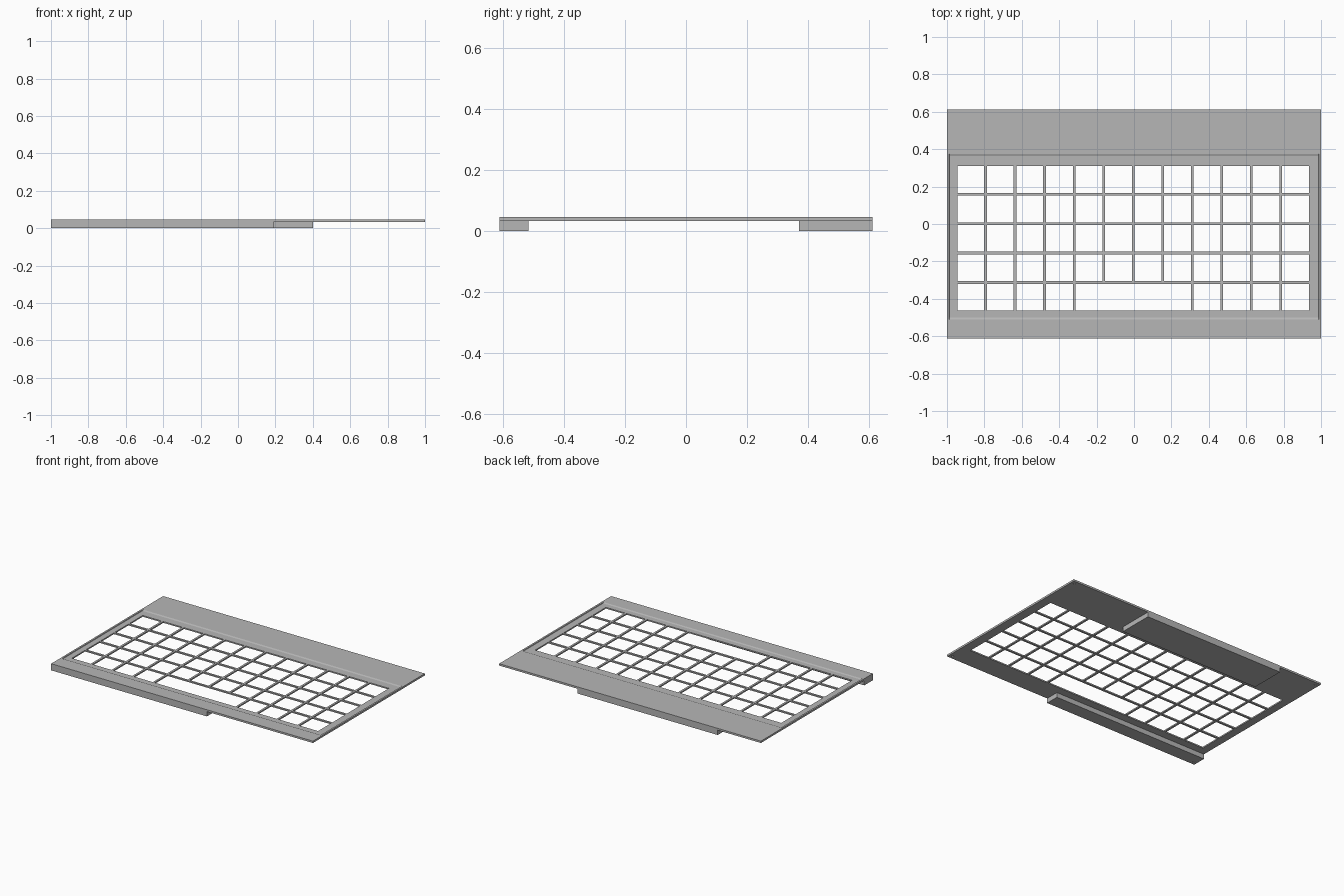
import bpy, bmesh

if "Cube" in bpy.data.objects:
    bpy.data.objects.remove(bpy.data.objects["Cube"])

HX, HY = 1.0, 0.611            # half size of the plate
Z0, Z1 = 0.033, 0.046          # underside and top of the plate
RECESS = 0.004                 # depth of the sunken key area
COLS, ROWS, BAR = 12, 5, 0.014
LEFT, RIGHT, FRONT, BACK = -0.945, 0.936, -0.463, 0.31

grey = bpy.data.materials.new("matte grey")
grey.diffuse_color = (0.47, 0.47, 0.47, 1)
grey.use_nodes = True
grey.node_tree.nodes["Principled BSDF"].inputs["Base Color"].default_value = grey.diffuse_color


def finish(name, bm):
    bmesh.ops.recalc_face_normals(bm, faces=bm.faces)
    me = bpy.data.meshes.new(name)
    bm.to_mesh(me)
    bm.free()
    me.materials.append(grey)
    ob = bpy.data.objects.new(name, me)
    bpy.context.collection.objects.link(ob)
    return ob


def box(name, x0, x1, y0, y1, z0, z1):
    bm = bmesh.new()
    bmesh.ops.create_cube(bm, size=1)
    for v in bm.verts:
        v.co = ((x0 + x1) / 2 + v.co.x * (x1 - x0),
                (y0 + y1) / 2 + v.co.y * (y1 - y0),
                (z0 + z1) / 2 + v.co.z * (z1 - z0))
    return finish(name, bm)


def slots(a, b, n):
    """Start and end of n openings between a and b, parted by bars."""
    pitch = (b - a + BAR) / n
    return [(a + i * pitch, a + (i + 1) * pitch - BAR) for i in range(n)]


# Key plate: a lattice of cells with the key openings left out
key_x, key_y = slots(LEFT, RIGHT, COLS), slots(FRONT, BACK, ROWS)
xs = sorted([-HX, -0.988, -0.986, 0.986, 0.988, HX] + [v for s in key_x for v in s])
ys = sorted([-HY, -0.511, -0.501, 0.364, 0.375, HY] + [v for s in key_y for v in s])


def is_open(x, y):
    in_x = any(a < x < b for a, b in key_x)
    in_y = any(a < y < b for a, b in key_y)
    # The wide key in the front row spans four columns
    wide = key_x[4][0] < x < key_x[7][1] and key_y[0][0] < y < key_y[0][1]
    return (in_x and in_y) or wide


bm = bmesh.new()
grid = [[bm.verts.new((x, y, Z0)) for y in ys] for x in xs]
for i in range(len(xs) - 1):
    for j in range(len(ys) - 1):
        if not is_open((xs[i] + xs[i + 1]) / 2, (ys[j] + ys[j + 1]) / 2):
            bm.faces.new((grid[i][j], grid[i + 1][j], grid[i + 1][j + 1], grid[i][j + 1]))
bmesh.ops.delete(bm, geom=[v for v in bm.verts if not v.link_faces], context='VERTS')
ext = bmesh.ops.extrude_face_region(bm, geom=bm.faces[:], use_keep_orig=True)
for v in (g for g in ext["geom"] if isinstance(g, bmesh.types.BMVert)):
    sunk = abs(v.co.x) < 0.987 and -0.505 < v.co.y < 0.37
    v.co.z = Z1 - RECESS if sunk else Z1
plate = finish("key_plate", bm)

# Spacer blocks below the plate
front = box("front_spacer", -HX, 0.19, -HY, -0.517, 0, Z0)
box("rear_spacer", -0.67, 0.4, 0.37, HY, 0, Z0)

# Small blind screw holes in the corners of the underside
for sx in (-1, 1):
    for sy in (-1, 1):
        body, z = (front, 0) if sx < 0 and sy < 0 else (plate, Z0)
        bpy.ops.mesh.primitive_cylinder_add(vertices=16, radius=0.007, depth=0.016,
                                            location=(sx * 0.975, sy * 0.586, z))
        cutter = bpy.context.object
        cutter.name = "screw_hole_cutter"
        cutter.hide_render = True
        cutter.display_type = 'WIRE'
        mod = body.modifiers.new("screw hole", 'BOOLEAN')
        mod.operation = 'DIFFERENCE'
        mod.solver = 'EXACT'
        mod.object = cutter
